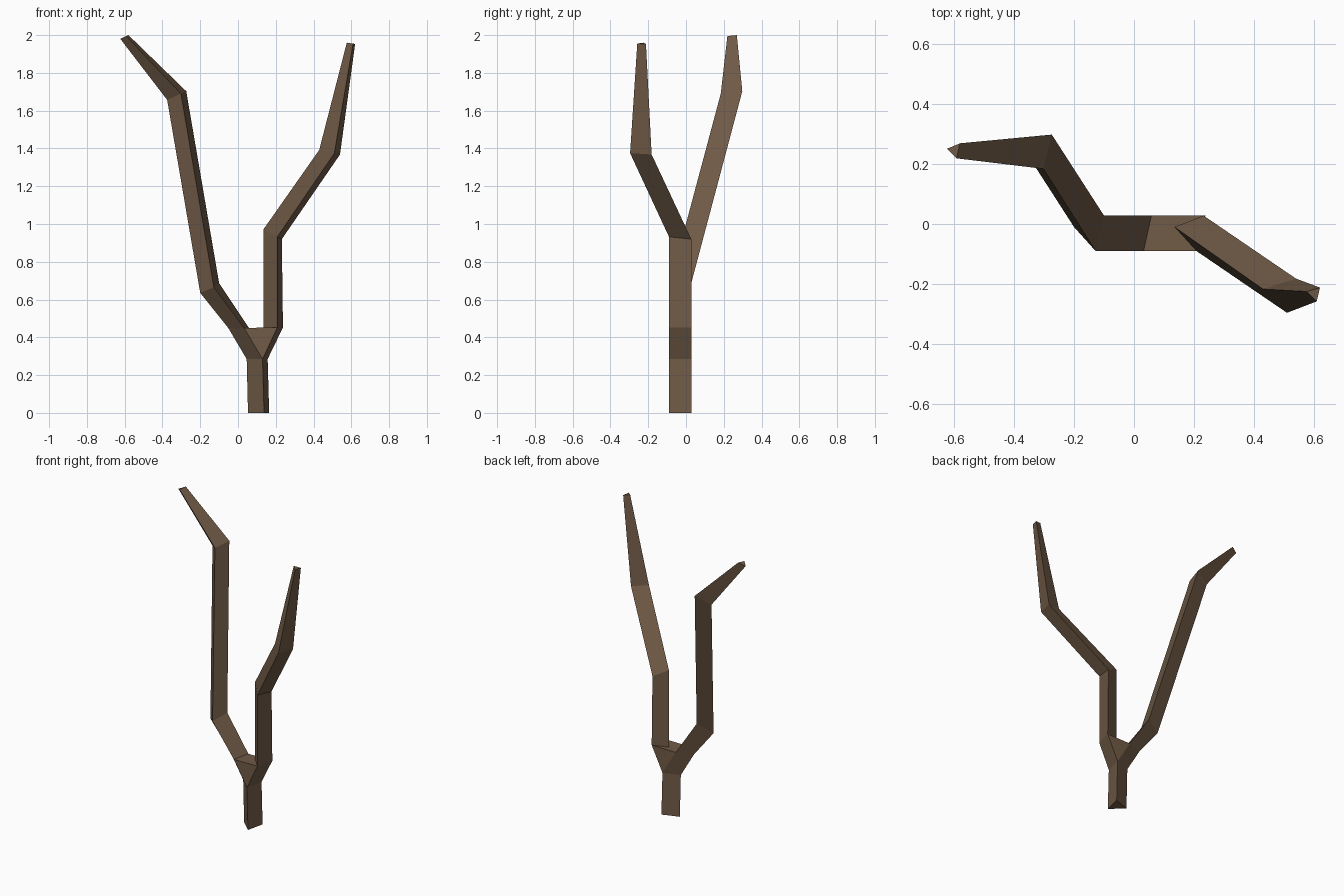
import bpy, bmesh

if "Cube" in bpy.data.objects:
    bpy.data.objects.remove(bpy.data.objects["Cube"])

bark = bpy.data.materials.new("brown_bark")
bark.diffuse_color = (0.165, 0.105, 0.063, 1)
bark.use_nodes = True
bark.node_tree.nodes["Principled BSDF"].inputs["Base Color"].default_value = bark.diffuse_color

bm = bmesh.new()


def ring(a, b, c):
    """Three-sided cross-section: left, front and back corner."""
    return [bm.verts.new(p) for p in (a, b, c)]


def loft(rings, sides=(0, 1, 2)):
    for lo, hi in zip(rings, rings[1:]):
        for i in sides:
            j = (i + 1) % 3
            bm.faces.new((lo[i], lo[j], hi[j], hi[i]))


# Trunk
base = ring((0.053, -0.01, 0), (0.138, -0.09, 0), (0.165, 0.028, 0))
fork = ring((0.046, -0.01, 0.285), (0.13, -0.09, 0.285), (0.157, 0.028, 0.285))

# Left limb
left = [
    ring((-0.052, -0.01, 0.45), (0.032, -0.09, 0.45), (0.058, 0.028, 0.45)),
    ring((-0.2, -0.01, 0.635), (-0.128, -0.09, 0.665), (-0.1, 0.028, 0.687)),
    ring((-0.375, 0.262, 1.657), (-0.302, 0.184, 1.69), (-0.274, 0.298, 1.703)),
    ring((-0.623, 0.251, 1.98), (-0.592, 0.219, 1.995), (-0.58, 0.269, 2.0)),
]

# Right limb
right = [
    ring((0.135, -0.01, 0.45), (0.208, -0.09, 0.452), (0.238, 0.028, 0.452)),
    ring((0.135, -0.01, 0.972), (0.208, -0.09, 0.932), (0.232, 0.028, 0.92)),
    ring((0.43, -0.217, 1.392), (0.51, -0.296, 1.375), (0.54, -0.182, 1.368)),
    ring((0.576, -0.225, 1.96), (0.609, -0.258, 1.955), (0.62, -0.212, 1.953)),
]

loft([base, fork])
loft([fork, left[0]], sides=(0, 2))   # inner side is closed by the crotch
loft(left)
loft(right)
bm.faces.new(base)
bm.faces.new(left[-1])
bm.faces.new(right[-1])

# Crotch wedge: front, back, outer side and flat top around the right limb
(la, lb, lc), (ra, rb, rc) = left[0], right[0]
_, fb, fc = fork
for f in ((fb, rb, lb), (fc, lc, rc), (fb, fc, rc, rb),
          (lb, rb, ra), (lb, ra, lc), (lc, ra, rc)):
    bm.faces.new(f)

bmesh.ops.recalc_face_normals(bm, faces=bm.faces)
mesh = bpy.data.meshes.new("forked_branch")
bm.to_mesh(mesh)
bm.free()
mesh.materials.append(bark)
bpy.context.collection.objects.link(bpy.data.objects.new("forked_branch", mesh))
